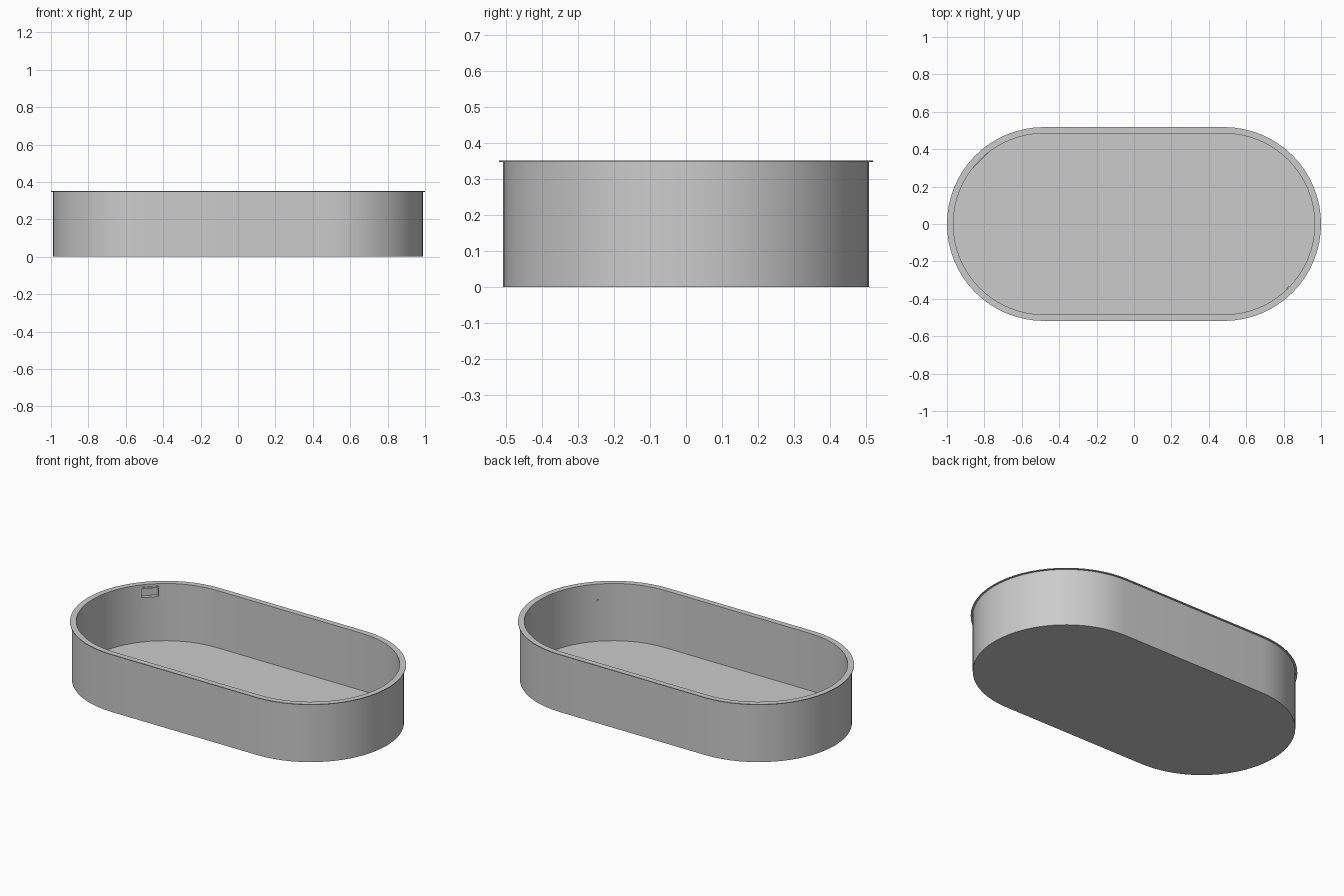
import bpy, bmesh
from math import sin, cos, pi, radians
from mathutils import Matrix, Vector

if "Cube" in bpy.data.objects:
    bpy.data.objects.remove(bpy.data.objects["Cube"], do_unlink=True)

HALF = 0.482            # half length of the straight sides
SEGMENTS = 32           # segments in each round end
WALL_IN, WALL_OUT, RIM_OUT = 0.484, 0.507, 0.518
TOP, RIM_BASE, FLOOR = 0.351, 0.347, 0.008

grey = bpy.data.materials.new("light grey")
grey.use_nodes = True
colour = (0.6, 0.6, 0.6, 1)
grey.diffuse_color = colour
grey.node_tree.nodes["Principled BSDF"].inputs["Base Color"].default_value = colour


def finish(bm, name):
    bmesh.ops.recalc_face_normals(bm, faces=bm.faces)
    mesh = bpy.data.meshes.new(name)
    bm.to_mesh(mesh)
    bm.free()
    obj = bpy.data.objects.new(name, mesh)
    bpy.context.collection.objects.link(obj)
    mesh.materials.append(grey)
    return obj


def select(obj):
    bpy.ops.object.select_all(action='DESELECT')
    obj.select_set(True)
    bpy.context.view_layer.objects.active = obj


def smooth(obj):
    select(obj)
    bpy.ops.object.shade_smooth_by_angle(angle=radians(30))


def stadium(bm, radius, z):
    """Ring of vertices: two half circles joined by straight sides."""
    ring = []
    for side, start in ((1, -pi / 2), (-1, pi / 2)):
        for i in range(SEGMENTS + 1):
            a = start + pi * i / SEGMENTS
            ring.append(bm.verts.new((side * HALF + radius * cos(a), radius * sin(a), z)))
    return ring


def on_wall(side, degrees, radius, z):
    """Place local x outward, y along the wall and z up on a round end."""
    a = radians(degrees)
    centre = Vector((side * HALF + radius * cos(a), radius * sin(a), z))
    return Matrix.Translation(centre) @ Matrix.Rotation(a, 4, 'Z')


def add_box(bm, place, size, offset=(0, 0, 0)):
    matrix = place @ Matrix.Translation(offset) @ Matrix.Diagonal((*size, 1))
    bmesh.ops.create_cube(bm, size=1, matrix=matrix)


# Basin: floor, wall and overhanging rim from one profile
bm = bmesh.new()
profile = [(WALL_OUT, 0), (WALL_OUT, RIM_BASE), (RIM_OUT, RIM_BASE),
           (RIM_OUT, TOP), (WALL_IN, TOP), (WALL_IN, FLOOR)]
rings = [stadium(bm, r, z) for r, z in profile]
for low, high in zip(rings, rings[1:]):
    for i in range(len(low)):
        j = (i + 1) % len(low)
        bm.faces.new((low[i], low[j], high[j], high[i]))
bm.faces.new(rings[0])
bm.faces.new(rings[-1])
basin = finish(bm, "pool_basin")

# Skimmer opening, cut as a shallow recess in the wall
skimmer = on_wall(-1, 135, WALL_IN, 0.301)
WIDTH, HEIGHT, BAR = 0.114, 0.07, 0.009
bm = bmesh.new()
add_box(bm, skimmer, (0.034, WIDTH - 2 * BAR, HEIGHT - 2 * BAR))
cutter = finish(bm, "skimmer_cutter")
cutter.hide_render = True
cut = basin.modifiers.new("skimmer_opening", 'BOOLEAN')
cut.operation = 'DIFFERENCE'
cut.solver = 'EXACT'
cut.object = cutter
select(basin)
bpy.ops.object.modifier_apply(modifier=cut.name)
bpy.data.objects.remove(cutter, do_unlink=True)
smooth(basin)

# Skimmer frame: four flat bars around the opening
bm = bmesh.new()
for s in (-1, 1):
    add_box(bm, skimmer, (0.01, WIDTH, BAR), (0, 0, s * (HEIGHT - BAR) / 2))
    add_box(bm, skimmer, (0.01, BAR, HEIGHT - 2 * BAR), (0, s * (WIDTH - BAR) / 2, 0))
finish(bm, "skimmer_frame")

# Water return jet on the opposite round end
bm = bmesh.new()
jet = on_wall(1, -45, WALL_IN, 0.25) @ Matrix.Rotation(pi / 2, 4, 'Y')
bmesh.ops.create_cone(bm, cap_ends=True, segments=16, radius1=0.008,
                      radius2=0.008, depth=0.01, matrix=jet)
smooth(finish(bm, "return_jet"))
